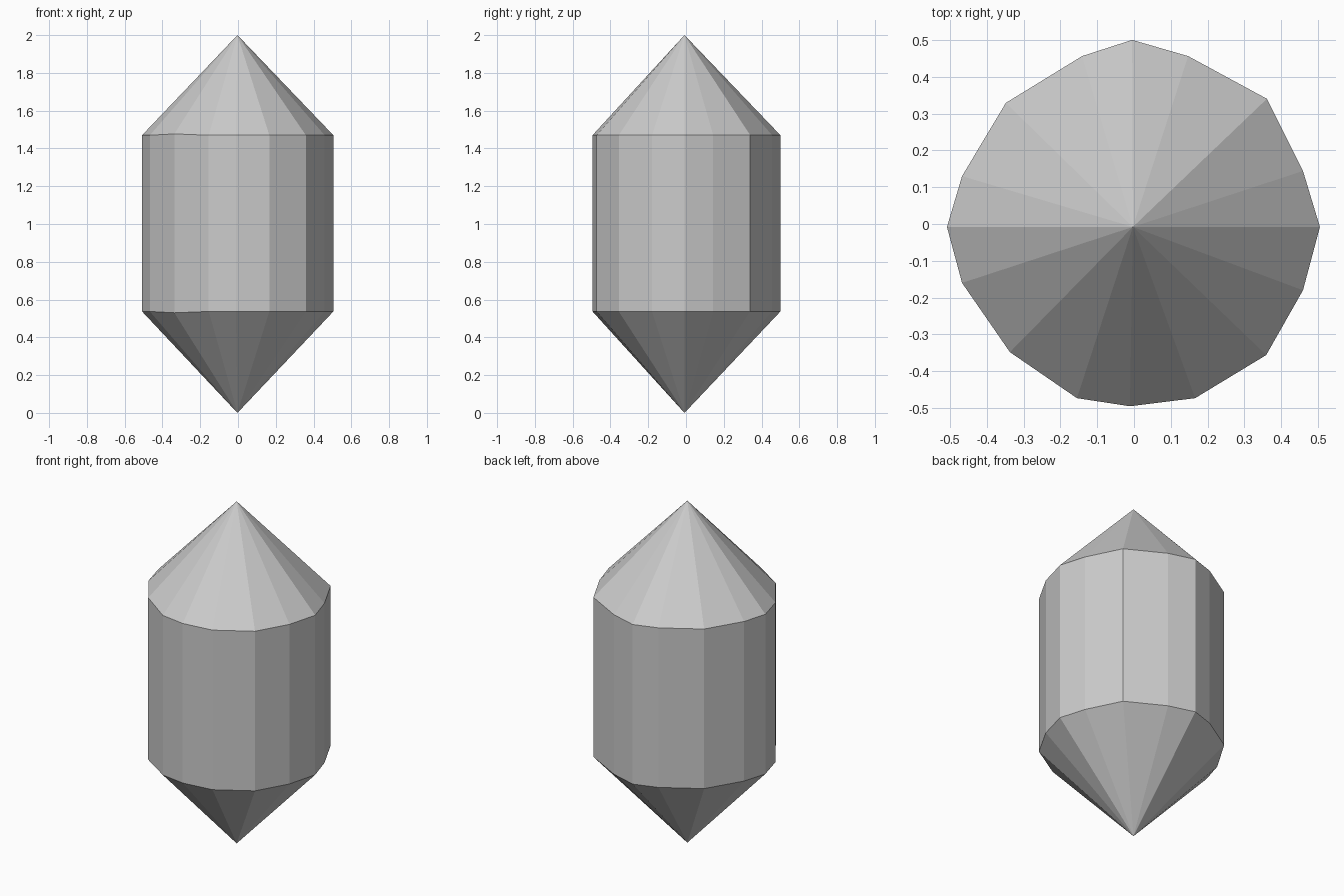
import bpy
import bmesh

cube = bpy.data.objects.get("Cube")
if cube:
    bpy.data.objects.remove(cube, do_unlink=True)

# One flat grey for the whole solid
grey = bpy.data.materials.new("stone_grey")
grey.use_nodes = True
color = (0.6, 0.6, 0.6, 1)
grey.diffuse_color = color
grey.node_tree.nodes["Principled BSDF"].inputs["Base Color"].default_value = color

# Slightly uneven sixteen-sided cross-section, counter-clockwise from +x
OUTLINE = [(0.505, -0.008), (0.459, 0.144), (0.361, 0.34), (0.147, 0.456),
           (-0.005, 0.5), (-0.141, 0.456), (-0.348, 0.329), (-0.467, 0.13),
           (-0.508, -0.008), (-0.467, -0.16), (-0.337, -0.348), (-0.155, -0.473),
           (-0.011, -0.495), (0.166, -0.473), (0.359, -0.356), (0.459, -0.18)]
CHIPPED = 10          # corner where the wall is a touch taller
AXIS = (-0.003, -0.008)
LOW, HIGH = 0.537, 1.47

bm = bmesh.new()


def ring(z, chip):
    return [bm.verts.new((x, y, z + (chip if i == CHIPPED else 0)))
            for i, (x, y) in enumerate(OUTLINE)]


lower, upper = ring(LOW, -0.007), ring(HIGH, 0.007)
bottom_tip = bm.verts.new((*AXIS, 0))
top_tip = bm.verts.new((*AXIS, 2))

# Straight walls, pointed cap and pointed base
for i in range(len(OUTLINE)):
    j = (i + 1) % len(OUTLINE)
    bm.faces.new((lower[i], lower[j], upper[j], upper[i]))
    bm.faces.new((upper[i], upper[j], top_tip))
    bm.faces.new((lower[j], lower[i], bottom_tip))

mesh = bpy.data.meshes.new("crystal_body")
bm.normal_update()
bm.to_mesh(mesh)
bm.free()
mesh.materials.append(grey)
crystal = bpy.data.objects.new("crystal_body", mesh)
bpy.context.collection.objects.link(crystal)
